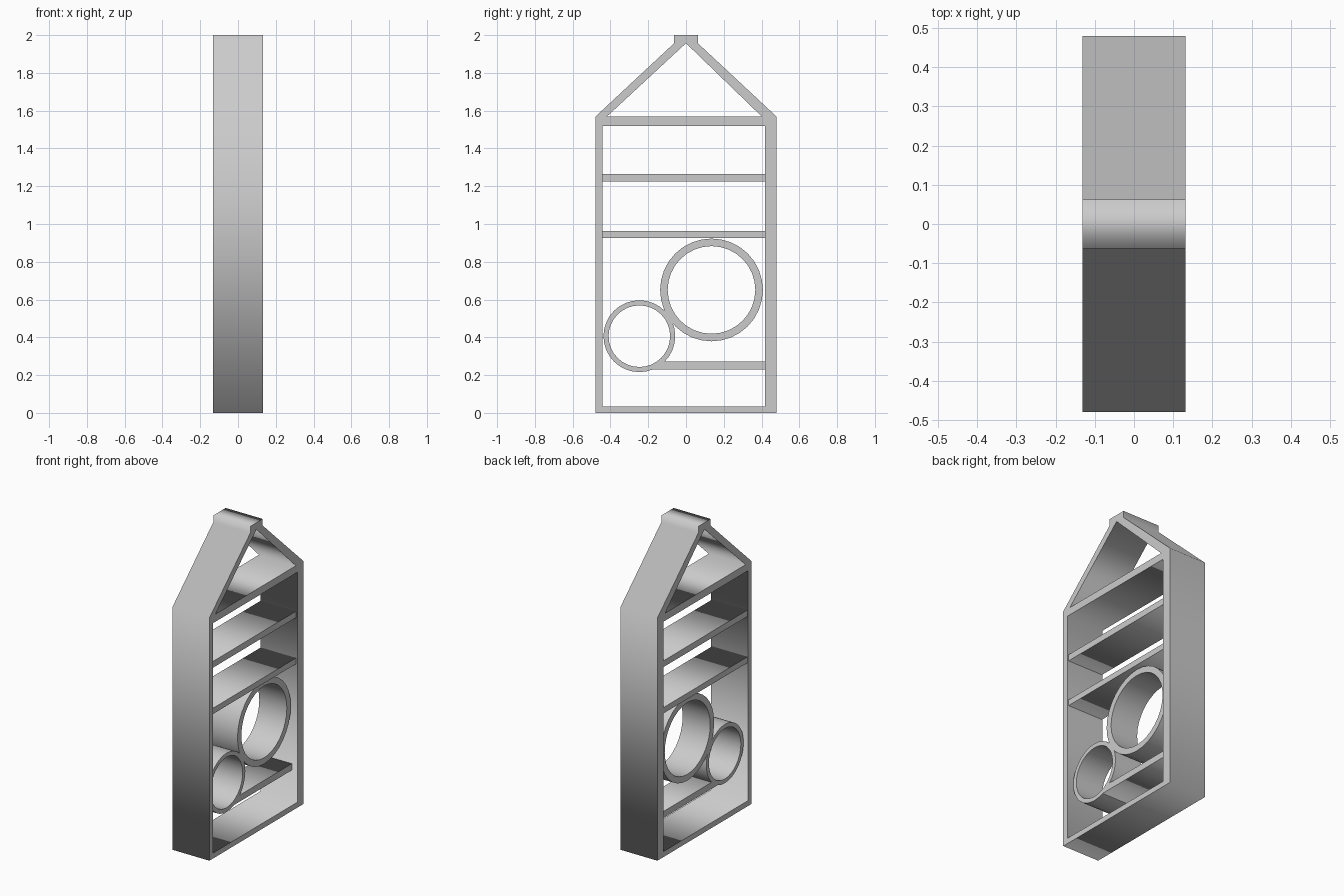
import bpy
from math import pi, cos, sin, radians

if "Cube" in bpy.data.objects:
    bpy.data.objects.remove(bpy.data.objects["Cube"])


def plate(name, loops, x0, x1, smooth=False):
    """Extrude filled y-z outlines (inner loops become holes) from x0 to x1."""
    curve = bpy.data.curves.new(name, 'CURVE')
    curve.dimensions = '2D'
    curve.fill_mode = 'BOTH'
    curve.extrude = (x1 - x0) / 2
    for loop in loops:
        spline = curve.splines.new('POLY')
        spline.points.add(len(loop) - 1)
        for point, (y, z) in zip(spline.points, loop):
            point.co = (y, z, 0, 1)
        spline.use_cyclic_u = True
    obj = bpy.data.objects.new(name, curve)
    bpy.context.collection.objects.link(obj)
    obj.rotation_euler = (pi / 2, 0, pi / 2)
    obj.location.x = (x0 + x1) / 2
    bpy.ops.object.select_all(action='DESELECT')
    obj.select_set(True)
    bpy.context.view_layer.objects.active = obj
    bpy.ops.object.convert(target='MESH')
    obj = bpy.context.view_layer.objects.active
    obj.name = name
    if smooth:
        bpy.ops.object.shade_smooth_by_angle(angle=radians(30))
    return obj


def rect(y0, y1, z0, z1):
    return [(y0, z0), (y1, z0), (y1, z1), (y0, z1)]


def circle(y, z, r, n=32):
    return [(y + r * cos(2 * pi * i / n), z + r * sin(2 * pi * i / n)) for i in range(n)]


HALF = 0.132
LEFT, RIGHT = -0.443, 0.418

# House-shaped frame with roof, cap, room opening and attic opening
half_outline = [(0.48, 0), (0.48, 1.568), (0.063, 1.957), (0.063, 2.0)]
outline = half_outline + [(-y, z) for y, z in reversed(half_outline)]
attic = [(-0.42, 1.568), (0.402, 1.568), (0, 1.957)]
plate("house_frame", [outline, rect(LEFT, RIGHT, 0.035, 1.52), attic], -HALF, HALF)

# Two straight shelves
for name, z0, z1 in (("upper_shelf", 1.225, 1.266), ("middle_shelf", 0.926, 0.964)):
    plate(name, [rect(LEFT, RIGHT, z0, z1)], -0.13, 0.123)

# Round tubes and the short shelf running into the small one, set back a little
BACK, FRONT = -0.105, 0.092
plate("large_tube", [circle(0.135, 0.651, 0.272), circle(0.135, 0.651, 0.232)],
      BACK, FRONT, True)
plate("small_tube", [circle(-0.247, 0.406, 0.190), circle(-0.247, 0.406, 0.163)],
      BACK, FRONT, True)
plate("lower_shelf", [[(-0.18, 0.231), (RIGHT, 0.231), (RIGHT, 0.273), (-0.13, 0.273)]],
      BACK, FRONT)
